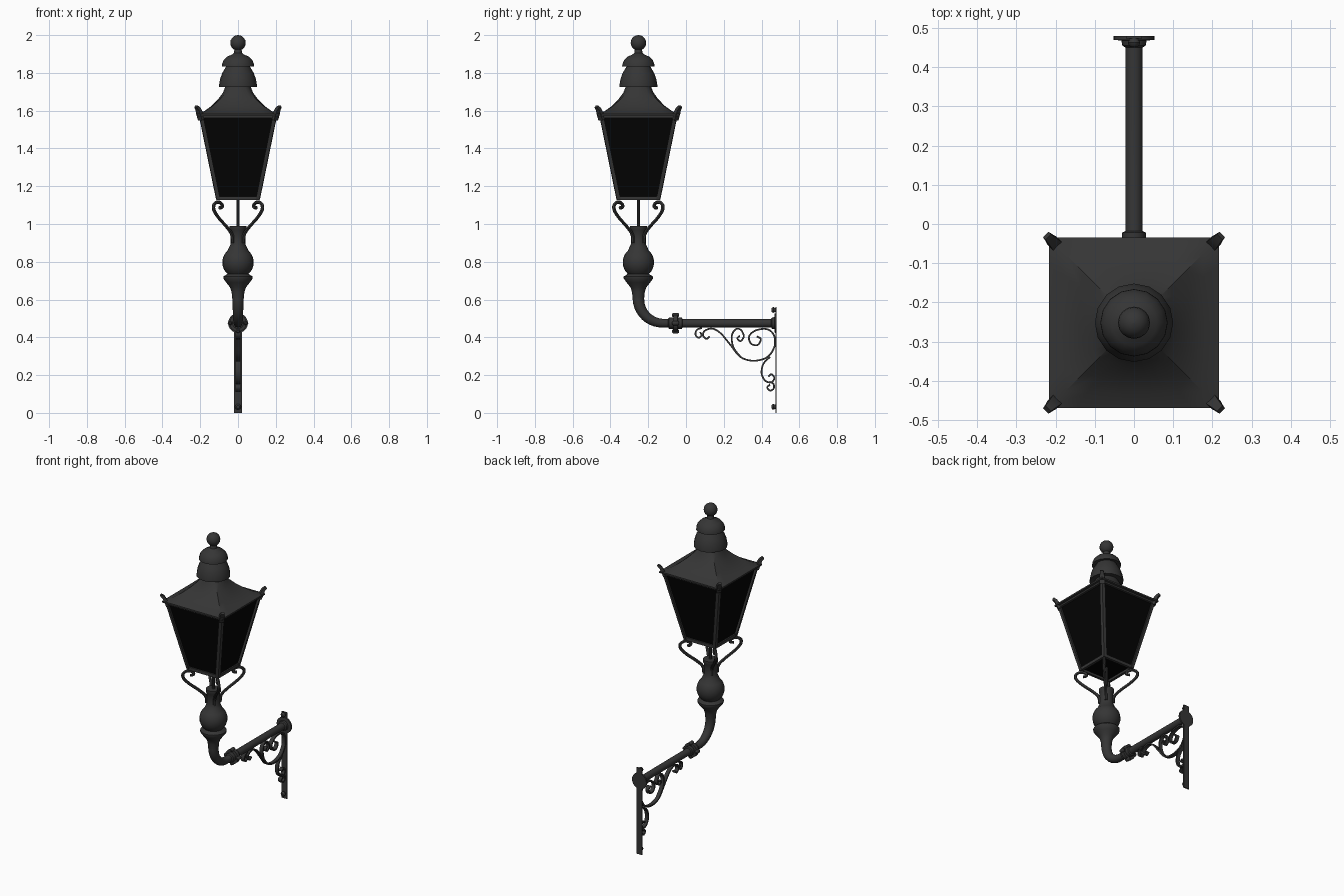
import bpy, bmesh, math
from mathutils import Vector

if "Cube" in bpy.data.objects:
    bpy.data.objects.remove(bpy.data.objects["Cube"])

CY = -0.252                      # lantern axis
ARM_Z = 0.475                    # height of the wall arm


def material(name, value):
    m = bpy.data.materials.new(name)
    m.diffuse_color = (value, value, value, 1)
    m.use_nodes = True
    m.node_tree.nodes["Principled BSDF"].inputs["Base Color"].default_value = m.diffuse_color
    return m


IRON = material("dark_iron", 0.036)
GLASS = material("black_glass", 0.001)


def finish(name, bm, mat=IRON, angle=40):
    bmesh.ops.recalc_face_normals(bm, faces=bm.faces)
    me = bpy.data.meshes.new(name)
    bm.to_mesh(me)
    bm.free()
    ob = bpy.data.objects.new(name, me)
    bpy.context.collection.objects.link(ob)
    me.materials.append(mat)
    if angle:
        bpy.ops.object.select_all(action='DESELECT')
        ob.select_set(True)
        bpy.context.view_layer.objects.active = ob
        bpy.ops.object.shade_smooth_by_angle(angle=math.radians(angle))
    return ob


def loft(bm, rings):
    """Skin a list of point rings and cap both ends."""
    vs = [[bm.verts.new(p) for p in r] for r in rings]
    n = len(vs[0])
    for a, b in zip(vs, vs[1:]):
        for i in range(n):
            j = (i + 1) % n
            bm.faces.new((a[i], a[j], b[j], b[i]))
    bm.faces.new(vs[0])
    bm.faces.new(vs[-1][::-1])


def circle(r, n):
    return [(r * math.cos(2 * math.pi * i / n), r * math.sin(2 * math.pi * i / n)) for i in range(n)]


def lathe(name, profile, seg=20, axis='Z', origin=(0, CY, 0)):
    bm = bmesh.new()
    o = Vector(origin)
    rings = []
    for r, h in profile:
        c = circle(max(r, 0.0005), seg)
        rings.append([o + (Vector((x, y, h)) if axis == 'Z' else Vector((x, h, y))) for x, y in c])
    loft(bm, rings)
    return finish(name, bm)


def smooth_path(pts, steps=5):
    """Catmull-Rom curve through the points."""
    p = [Vector(q) for q in pts]
    p = [2 * p[0] - p[1]] + p + [2 * p[-1] - p[-2]]
    out = []
    for a, b, c, d in zip(p, p[1:], p[2:], p[3:]):
        for k in range(steps):
            t = k / steps
            out.append(0.5 * (2 * b + (c - a) * t + (2 * a - 5 * b + 4 * c - d) * t * t
                              + (3 * b - a - 3 * c + d) * t ** 3))
    return out + [p[-2]]


def sweep(bm, path, section, angle, origin=(0, 0, 0), scales=None):
    """Sweep a section along a path lying in the vertical plane at the given angle."""
    u = Vector((math.cos(angle), math.sin(angle), 0))
    w = Vector((-math.sin(angle), math.cos(angle), 0))
    path = [Vector(q) for q in path]
    rings = []
    for i, q in enumerate(path):
        t = (path[min(i + 1, len(path) - 1)] - path[max(i - 1, 0)]).normalized()
        s = scales[i] if scales else 1
        rings.append([Vector(origin) + u * (q.x - t.y * a * s) + w * (b * s)
                      + Vector((0, 0, q.y + t.x * a * s)) for a, b in section])
    loft(bm, rings)


def rect(a, b):
    return [(-a, -b), (a, -b), (a, b), (-a, b)]


def box(bm, lo, hi):
    loft(bm, [[(lo[0], lo[1], z), (hi[0], lo[1], z), (hi[0], hi[1], z), (lo[0], hi[1], z)]
              for z in (lo[2], hi[2])])


def square(h, z):
    return [Vector((sx * h, CY + sy * h, z)) for sx, sy in ((-1, -1), (1, -1), (1, 1), (-1, 1))]


# Lantern glass
bm = bmesh.new()
loft(bm, [square(0.104, 1.14), square(0.193, 1.575)])
finish("lantern_glass", bm, GLASS, 0)

# Lantern frame: corner posts plus bottom and top rails
DIAG = [math.pi / 4 + k * math.pi / 2 for k in range(4)]
R2 = math.sqrt(2)
bm = bmesh.new()
for ang in DIAG:
    sweep(bm, [(0.105 * R2, 1.13), (0.196 * R2, 1.575)], [(0.012, 0), (0, 0.016), (-0.012, 0), (0, -0.016)],
          ang, (0, CY, 0))
for h, w, z0, z1 in ((0.114, 0.016, 1.126, 1.146), (0.204, 0.014, 1.56, 1.576)):
    for s in (-1, 1):
        e = sorted((s * h, s * (h - w)))
        box(bm, (-h, CY + e[0], z0), (h, CY + e[1], z1))
        box(bm, (e[0], CY - h, z0), (e[1], CY + h, z1))
finish("lantern_frame", bm, angle=0)

# Roof: square eave sweeping up to a round neck
bm = bmesh.new()
rings = []
for h, z, rnd in ((0.2, 1.57, 0), (0.217, 1.572, 0), (0.217, 1.582, 0), (0.178, 1.598, 0.05), (0.14, 1.625, 0.15),
                  (0.106, 1.66, 0.35), (0.08, 1.695, 0.65), (0.064, 1.735, 1)):
    ring = []
    for x, y in circle(1, 32):
        k = h * ((1 - rnd) / max(abs(x), abs(y)) + rnd)
        ring.append((x * k, CY + y * k, z))
    rings.append(ring)
loft(bm, rings)
finish("roof", bm, angle=35)

# Upturned ears on the eave corners
bm = bmesh.new()
for ang in DIAG:
    path = [(r * R2, z) for r, z in ((0.194, 1.553), (0.203, 1.585), (0.211, 1.608), (0.222, 1.622))]
    sweep(bm, path, rect(0.01, 0.014), ang, (0, CY, 0), [1.1, 1.1, 0.9, 0.7])
finish("eave_ears", bm, angle=30)

# Chimney caps and ball finial
lathe("lower_cap", [(0.06, 1.728), (0.1, 1.725), (0.1, 1.738), (0.094, 1.77), (0.083, 1.8),
                    (0.068, 1.825), (0.06, 1.84)], 16)
lathe("upper_cap", [(0.055, 1.838), (0.086, 1.833), (0.085, 1.845), (0.076, 1.868), (0.058, 1.886),
                    (0.034, 1.896), (0.022, 1.905), (0.018, 1.93)], 16)
lathe("ball_finial", [(0.041 * math.sin(math.pi * i / 10), 1.959 - 0.041 * math.cos(math.pi * i / 10))
                      for i in range(11)], 16)

# Scrolled brackets carrying the lantern corners
bm = bmesh.new()
hook = [(0.028, 0.9), (0.033, 0.945), (0.06, 0.985), (0.1, 1.03), (0.126, 1.07), (0.128, 1.1), (0.11, 1.116),
        (0.088, 1.108), (0.084, 1.09), (0.098, 1.085)]
for ang in DIAG:
    path = smooth_path([(r * R2, z) for r, z in hook], 4)
    sweep(bm, path, circle(0.0095, 6), ang, (0, CY, 0))
finish("lantern_brackets", bm, angle=50)
lathe("gas_rod", [(0.008, 0.97), (0.008, 1.15)], 8)

# Turned post with its bulb
bulb = [(0.083 * math.sin(a), 0.797 - 0.083 * math.cos(a)) for a in [0.75 + 0.185 * i for i in range(10)]]
lathe("post_bulb", [(0.03, 0.6), (0.034, 0.64), (0.042, 0.665), (0.062, 0.69), (0.078, 0.712), (0.078, 0.722),
                    (0.064, 0.73)] + bulb + [(0.046, 0.88), (0.04, 0.892), (0.04, 0.965),
                                             (0.045, 0.972), (0.045, 0.99)])

# Bent pipe arm
bm = bmesh.new()
bend = [math.pi + i * math.pi / 20 for i in range(11)]
path = [(CY, 0.63)] + [(CY + 0.13 + 0.13 * math.cos(a), 0.605 + 0.13 * math.sin(a)) for a in bend] + [(0.476, ARM_Z)]
sweep(bm, path, circle(0.022, 14), math.pi / 2, scales=[1.4] + [1.4 - 0.036 * i for i in range(11)] + [1])
finish("arm_pipe", bm)

# Pipe joint collar with bolts, and sleeve at the wall
lathe("arm_collar", [(0.022, -0.095), (0.03, -0.09), (0.03, -0.067), (0.046, -0.066), (0.046, -0.044),
                     (0.03, -0.043), (0.03, -0.022), (0.022, -0.018)], 16, 'Y', (0, 0, ARM_Z))
lathe("wall_flange", [(0.022, 0.45), (0.03, 0.456), (0.032, 0.468), (0.052, 0.47), (0.052, 0.48)],
      20, 'Y', (0, 0, ARM_Z))
for k in range(4):
    a = k * math.pi / 2
    lathe("collar_bolt", [(0.006, -0.074), (0.012, -0.067), (0.012, -0.043), (0.006, -0.036)], 8, 'Y',
          (0.043 * math.cos(a), 0, ARM_Z + 0.043 * math.sin(a)))

# Wall plate and its screws
bm = bmesh.new()
box(bm, (-0.02, 0.473, 0), (0.02, 0.48, 0.56))
finish("wall_plate", bm, angle=0)
for z in (0.032, 0.545):
    lathe("wall_screw", [(0.008, 0.452), (0.014, 0.457), (0.016, 0.463), (0.012, 0.47), (0.012, 0.475)],
          10, 'Y', (0, 0, z))

# Wrought scrolls under the arm
bm = bmesh.new()
scrolls = [
    # long curve from arm to wall
    [(0.125, 0.405), (0.108, 0.392), (0.09, 0.41), (0.1, 0.435), (0.14, 0.446), (0.185, 0.42), (0.235, 0.36),
     (0.29, 0.295), (0.36, 0.276), (0.43, 0.295), (0.468, 0.35), (0.466, 0.41), (0.43, 0.443), (0.37, 0.437),
     (0.334, 0.405), (0.345, 0.366), (0.38, 0.36), (0.396, 0.39), (0.375, 0.405)],
    # small curl at the arm
    [(0.075, 0.428), (0.082, 0.41), (0.066, 0.398), (0.05, 0.415), (0.058, 0.44), (0.085, 0.45)],
    # side curl
    [(0.285, 0.408), (0.272, 0.395), (0.288, 0.38), (0.306, 0.405), (0.29, 0.44), (0.262, 0.442),
     (0.242, 0.405), (0.252, 0.345), (0.29, 0.295)],
    # lower curl at the wall
    [(0.445, 0.297), (0.41, 0.26), (0.4, 0.21), (0.42, 0.17), (0.452, 0.162), (0.468, 0.185), (0.452, 0.205),
     (0.435, 0.192)],
    [(0.445, 0.15), (0.43, 0.135), (0.445, 0.118), (0.465, 0.13), (0.462, 0.155), (0.44, 0.165)],
]
for s in scrolls:
    sweep(bm, smooth_path(s), rect(0.0045, 0.012), math.pi / 2)
finish("arm_scrolls", bm, angle=40)
